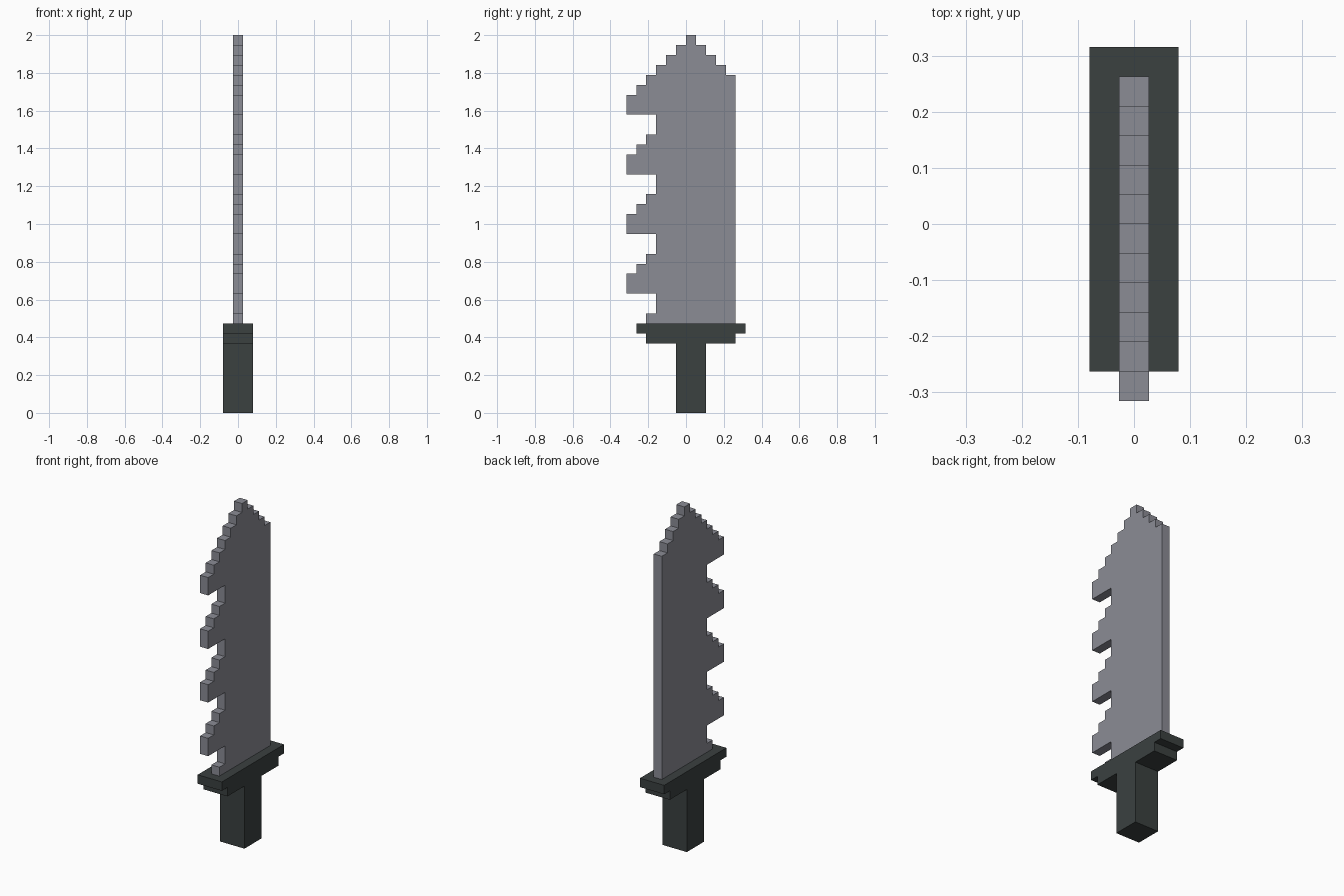
import bpy
import bmesh

U = 2 / 38  # one block of the stepped grid

cube = bpy.data.objects.get("Cube")
if cube:
    bpy.data.objects.remove(cube, do_unlink=True)


def make_material(name, rgb):
    mat = bpy.data.materials.new(name)
    mat.use_nodes = True
    color = (*rgb, 1)
    mat.diffuse_color = color
    mat.node_tree.nodes["Principled BSDF"].inputs["Base Color"].default_value = color
    return mat


def extrude_profile(name, outline, half_width, mat):
    """Extrude a (y, z) outline in blocks symmetrically along x."""
    bm = bmesh.new()
    face = bm.faces.new([bm.verts.new((-half_width * U, y * U, z * U)) for y, z in outline])
    result = bmesh.ops.extrude_face_region(bm, geom=[face])
    moved = [v for v in result["geom"] if isinstance(v, bmesh.types.BMVert)]
    bmesh.ops.translate(bm, verts=moved, vec=(2 * half_width * U, 0, 0))
    bmesh.ops.recalc_face_normals(bm, faces=bm.faces)
    mesh = bpy.data.meshes.new(name)
    bm.to_mesh(mesh)
    bm.free()
    mesh.materials.append(mat)
    obj = bpy.data.objects.new(name, mesh)
    bpy.context.collection.objects.link(obj)
    return obj


def stepped_edge(rows, z):
    """Turn (height, y) rows into a staircase edge running upwards from z."""
    points = []
    for height, y in rows:
        points += [(y, z), (y, z + height)]
        z += height
    return points


steel = make_material("steel grey", (0.258, 0.263, 0.301))
dark = make_material("dark grip", (0.043, 0.052, 0.051))

# Blade: four hooked teeth on the front edge, straight back, stepped tip
tooth = [(2, -3), (2, -6), (1, -5), (1, -4)]
front_rows = [(1, -4)] + tooth * 4
front_rows[1:2] = [(2, -3)]
front_rows += [(1, -3), (1, -2), (1, -1), (1, 0)]
back_rows = [(25, 5), (1, 4), (1, 3), (1, 2), (1, 1)]
blade_outline = stepped_edge(front_rows, 9) + stepped_edge(back_rows, 9)[::-1]
extrude_profile("blade", blade_outline, 0.5, steel)

# Guard and handle: one stepped silhouette, mirrored about the handle centre
half = [(1.5, 0), (1.5, 7), (4.5, 7), (4.5, 8), (5.5, 8), (5.5, 9)]
hilt_outline = [(0.5 + y, z) for y, z in half] + [(0.5 - y, z) for y, z in half[::-1]]
extrude_profile("guard_and_handle", hilt_outline, 1.5, dark)
